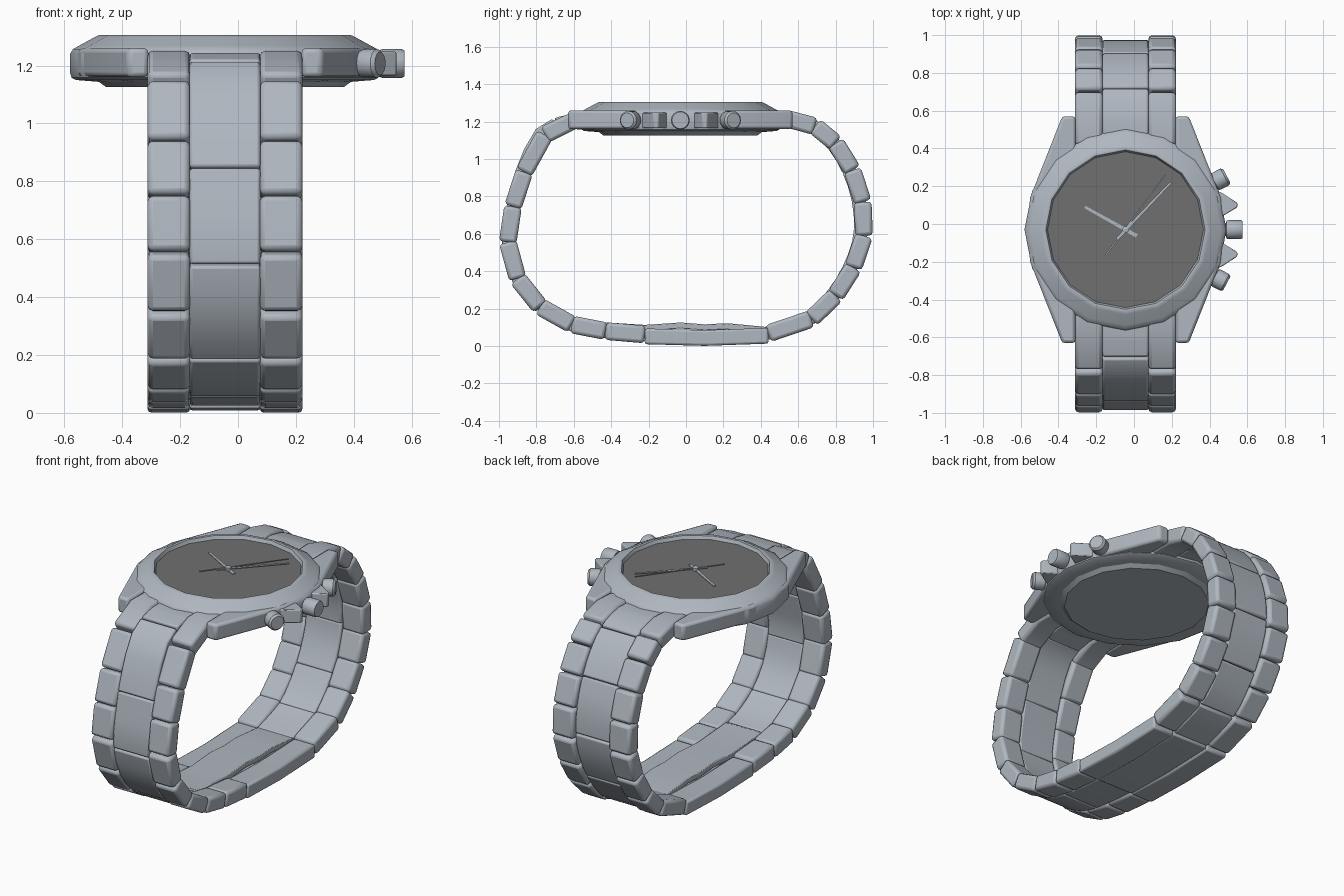
import bpy, bmesh, math
from mathutils import Vector, Matrix

if "Cube" in bpy.data.objects:
    bpy.data.objects.remove(bpy.data.objects["Cube"])

CX, CY = -0.045, -0.03          # centre of the case


def material(name, rgb):
    m = bpy.data.materials.new(name)
    m.diffuse_color = (*rgb, 1)
    m.use_nodes = True
    m.node_tree.nodes["Principled BSDF"].inputs["Base Color"].default_value = m.diffuse_color
    return m


STEEL = material("steel", (0.43, 0.475, 0.525))
DIAL = material("dial_grey", (0.16, 0.16, 0.16))


def finish(name, bm, mat=STEEL, bevel=0.0, angle=35, segments=2):
    bmesh.ops.recalc_face_normals(bm, faces=bm.faces)
    me = bpy.data.meshes.new(name)
    bm.to_mesh(me)
    bm.free()
    me.materials.append(mat)
    ob = bpy.data.objects.new(name, me)
    bpy.context.collection.objects.link(ob)
    bpy.context.view_layer.objects.active = ob
    ob.select_set(True)
    if bevel:
        b = ob.modifiers.new("bevel", "BEVEL")
        b.width, b.segments = bevel, segments
        b.limit_method, b.angle_limit = "ANGLE", math.radians(40)
    bpy.ops.object.shade_smooth_by_angle(angle=math.radians(angle))
    ob.select_set(False)
    return ob


def lathe(name, profile, sides, mat=STEEL, axis=None, angle=35):
    """Spin (radius, height) pairs; closed at both ends with flat caps."""
    bm = bmesh.new()
    rings = []
    for r, z in profile:
        rings.append([bm.verts.new((r * math.cos(2 * math.pi * i / sides),
                                    r * math.sin(2 * math.pi * i / sides), z)) for i in range(sides)])
    for a, b in zip(rings, rings[1:]):
        for i in range(sides):
            j = (i + 1) % sides
            bm.faces.new((a[i], a[j], b[j], b[i]))
    bm.faces.new(rings[0])
    bm.faces.new(rings[-1])
    bm.transform(axis if axis else Matrix.Translation((CX, CY, 0)))
    return finish(name, bm, mat, angle=angle)


def plate(name, outline, z0, z1, bevel=0.0, mat=STEEL):
    """Extrude a flat outline upwards."""
    bm = bmesh.new()
    f = bm.faces.new([bm.verts.new((x, y, z0)) for x, y in outline])
    ext = bmesh.ops.extrude_face_region(bm, geom=[f])
    bmesh.ops.translate(bm, vec=(0, 0, z1 - z0),
                        verts=[v for v in ext["geom"] if isinstance(v, bmesh.types.BMVert)])
    bmesh.ops.delete(bm, geom=[], context="FACES")
    return finish(name, bm, mat, bevel)


def band(name, pts, x0, x1, half, bevel=0.018, gap=0.0):
    """Strap link: a rectangle swept along points in the YZ plane."""
    p = [Vector(q) for q in pts]
    p[0] = p[0] + (p[1] - p[0]).normalized() * gap
    p[-1] = p[-1] + (p[-2] - p[-1]).normalized() * gap
    bm = bmesh.new()
    rings = []
    for i, q in enumerate(p):
        t = (p[min(i + 1, len(p) - 1)] - p[max(i - 1, 0)]).normalized()
        n = Vector((-t.y, t.x)) * half
        rings.append([bm.verts.new((x, *(q + s * n))) for x, s in
                      ((x0, 1), (x1, 1), (x1, -1), (x0, -1))])
    for a, b in zip(rings, rings[1:]):
        for i in range(4):
            j = (i + 1) % 4
            bm.faces.new((a[i], a[j], b[j], b[i]))
    bm.faces.new(rings[0])
    bm.faces.new(rings[-1])
    return finish(name, bm, STEEL, bevel)


def sample(path, t):
    """Smooth point on a path at a fractional index."""
    i = min(int(t), len(path) - 2)
    f = t - i
    a, b, c, d = [Vector(path[max(0, min(len(path) - 1, k))]) for k in (i - 1, i, i + 1, i + 2)]
    return 0.5 * (2 * b + (c - a) * f + (2 * a - 5 * b + 4 * c - d) * f ** 2
                  + (3 * b - a - 3 * c + d) * f ** 3)


# case with bezel, and the raised case back
lathe("case_and_bezel", [(0.43, 1.143), (0.515, 1.15), (0.53, 1.158), (0.535, 1.175),
                         (0.535, 1.24), (0.525, 1.257), (0.505, 1.268), (0.45, 1.298), (0.435, 1.305),
                         (0.422, 1.303), (0.412, 1.28)], 16, angle=40)
lathe("case_back", [(0.41, 1.125), (0.44, 1.147)], 16)
lathe("dial", [(0.413, 1.278), (0.413, 1.283)], 16, DIAL)

# lugs along both sides of the case
for s, side in ((-1, "left"), (1, "right")):
    shape = [(0.265, 0.6), (0.335, 0.6), (0.505, 0.17), (0.52, 0),
             (0.505, -0.17), (0.335, -0.6), (0.265, -0.6)]
    plate(side + "_lugs", [(CX + s * x, CY + y) for x, y in shape], 1.16, 1.26, 0.015)

# hands: (name, tip, tail, half width)
for k, (name, tip, tail, w) in enumerate((("hour_hand", (-0.26, 0.09), (0.015, -0.063), 0.01),
                                          ("minute_hand", (0.195, 0.22), (-0.09, -0.08), 0.009),
                                          ("second_hand", (0.165, 0.26), (-0.15, -0.165), 0.004))):
    a, b = Vector(tip), Vector(tail)
    d = (a - b).normalized()
    n = Vector((-d.y, d.x)) * w
    plate(name, [a + n * 0.7, b + n, b - n, a - n * 0.7], 1.286 + 0.005 * k, 1.29 + 0.005 * k)
lathe("hand_pin", [(0.018, 1.28), (0.018, 1.302), (0.012, 1.305)], 12)


def outward(deg, z=1.207):
    """Frame whose local z points out of the case at an angle."""
    return (Matrix.Translation((CX, CY, z)) @ Matrix.Rotation(math.radians(deg), 4, "Z")
            @ Matrix.Rotation(math.pi / 2, 4, "Y"))


# crown, push buttons and crown guards
lathe("crown", [(0.03, 0.5), (0.03, 0.53), (0.047, 0.535), (0.05, 0.545), (0.05, 0.61),
                (0.045, 0.62)], 16, axis=outward(0))
for s, side in ((-1, "lower"), (1, "upper")):
    lathe(side + "_button", [(0.03, 0.45), (0.03, 0.53), (0.046, 0.535), (0.05, 0.545),
                             (0.05, 0.595), (0.04, 0.607)], 16, axis=outward(28 * s))
    guard = [(0.45, 0.06), (0.52, 0.075), (0.592, 0.118), (0.592, 0.142), (0.51, 0.195), (0.45, 0.22)]
    plate(side + "_guard", [(CX + x, CY + s * y) for x, y in guard], 1.165, 1.248, 0.006)

# bracelet: link joints in (y, z) from the case down to the clasp
front = [(-0.60, 1.205), (-0.755, 1.13), (-0.865, 0.93), (-0.925, 0.745), (-0.953, 0.555),
         (-0.90, 0.36), (-0.78, 0.21), (-0.61, 0.115), (-0.43, 0.08), (-0.22, 0.062)]
back = [(0.56, 1.21), (0.69, 1.175), (0.80, 1.085), (0.89, 0.94), (0.945, 0.77),
        (0.952, 0.59), (0.895, 0.42), (0.80, 0.27), (0.67, 0.145), (0.44, 0.067)]
cols = {"left": (-0.312, -0.166), "right": (0.076, 0.222)}
MID = (-0.167, 0.077)
for label, path, cuts, shrink in (("front", front, (0, 0.6, 2.5, 4.2, 6, 7.5, 9), 0.995),
                                  ("back", back, (0, 1.2, 3, 4.8, 6.5, 8, 9), 0.98)):
    start = (math.copysign(0.42, path[0][0]), 1.205)
    for col, (x0, x1) in cols.items():
        for i in range(len(path) - 1):
            pts = ([start] if i == 0 else []) + [path[i], path[i + 1]]
            band(f"{label}_{col}_link_{i + 1}", pts, x0, x1, 0.047)
    # longer, gently curved middle links
    mid = [(y * shrink, z) for y, z in path]
    if label == "front":
        mid[1], mid[2] = (-0.765, 1.145), (-0.872, 0.935)
    for i, (a, b) in enumerate(zip(cuts, cuts[1:])):
        pts = [sample(mid, a + (b - a) * k / 4) for k in range(5)]
        if i == 0:
            pts.insert(0, start)
        band(f"{label}_middle_link_{i + 1}", pts, *MID, 0.038, 0.01)

# folding clasp: side rails, middle cover and inner blade
for col, (x0, x1) in cols.items():
    band(f"clasp_{col}_rail", [(-0.22, 0.052), (0.1, 0.043), (0.44, 0.055)], x0, x1, 0.042, 0.012)
band("clasp_cover", [(-0.22, 0.05), (0.1, 0.045), (0.44, 0.055)], *MID, 0.036, 0.008)
band("clasp_blade", [(-0.5, 0.115), (-0.22, 0.097), (-0.03, 0.11), (0.1, 0.1), (0.22, 0.106),
                     (0.44, 0.085)], *MID, 0.016, 0.004)
